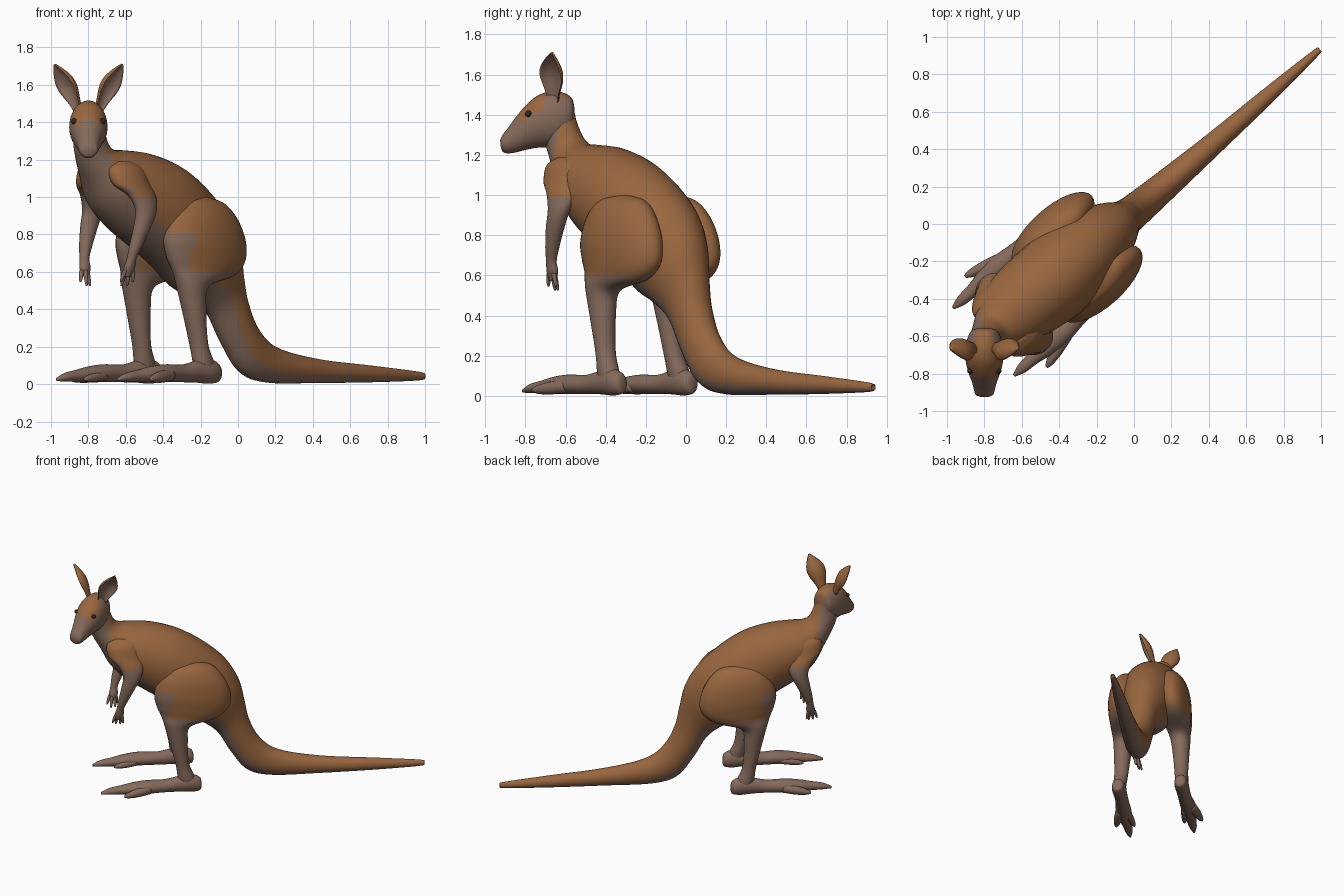
import bpy, bmesh, math
from mathutils import Vector

if "Cube" in bpy.data.objects:
    bpy.data.objects.remove(bpy.data.objects["Cube"])

A = math.radians(42.1)          # body axis runs diagonally; head faces -y
CA, SA, V0 = math.cos(A), math.sin(A), 0.072


def body(u, w, z):              # u: towards the tail, w: sideways
    v = w + V0
    return Vector((CA * u - SA * v, SA * u + CA * v, z))


def head(u, w, z):              # head frame: u is world y
    return Vector((-0.80 + w, u, z))


def material(name, col):
    m = bpy.data.materials.new(name)
    m.diffuse_color = (*col, 1)
    m.use_nodes = True
    m.node_tree.nodes["Principled BSDF"].inputs["Base Color"].default_value = m.diffuse_color
    return m


BROWN = material("brown fur", (0.32, 0.135, 0.050))
GREY = material("grey fur", (0.235, 0.145, 0.105))
DARK = material("dark eye", (0.03, 0.02, 0.015))
MATS = [BROWN, GREY, DARK]


def finish(bm, name):
    bmesh.ops.recalc_face_normals(bm, faces=bm.faces)
    for f in bm.faces:
        f.smooth = True
    me = bpy.data.meshes.new(name)
    bm.to_mesh(me)
    bm.free()
    for m in MATS:
        me.materials.append(m)
    ob = bpy.data.objects.new(name, me)
    bpy.context.collection.objects.link(ob)
    return ob


def spline(rows, steps):
    """Catmull-Rom through rows of numbers."""
    out = []
    for i in range(len(rows) - 1):
        p0, p1, p2 = rows[max(i - 1, 0)], rows[i], rows[i + 1]
        p3 = rows[min(i + 2, len(rows) - 1)]
        for j in range(steps):
            t = j / steps
            out.append([0.5 * (2 * b + (c - a) * t + (2 * a - 5 * b + 4 * c - d) * t * t
                               + (3 * b - a - 3 * c + d) * t ** 3)
                        for a, b, c, d in zip(p0, p1, p2, p3)])
    return out + [list(rows[-1])]


def loft(name, rows, frame=body, side=1, rule=None, steps=6, n=32):
    """Rows: top u, top z, bottom u, bottom z, centre w, half width, colour split."""
    bm = bmesh.new()
    rings = []
    rows = spline(rows, steps)
    for r in rows:
        ring = []
        for k in range(n):
            a = 2 * math.pi * k / n
            c, s = math.cos(a), math.sin(a)
            u = (r[0] + r[2]) / 2 + c * (r[0] - r[2]) / 2
            z = (r[1] + r[3]) / 2 + c * (r[1] - r[3]) / 2
            ring.append(bm.verts.new(frame(u, side * (r[4] + s * r[5]), z)))
        rings.append(ring)
    for i in range(len(rings) - 1):
        r = rows[i]
        for k in range(n):
            f = bm.faces.new((rings[i][k], rings[i][(k + 1) % n],
                              rings[i + 1][(k + 1) % n], rings[i + 1][k]))
            c = math.cos(2 * math.pi * (k + 0.5) / n)
            u = (r[0] + r[2]) / 2 + c * (r[0] - r[2]) / 2
            z = (r[1] + r[3]) / 2 + c * (r[1] - r[3]) / 2
            f.material_index = rule(u, z, c) if rule else int(c < r[6])
    for ring, idx in ((rings[0], 0), (rings[-1], -2)):
        f = bm.faces.new(ring)
        bm.faces.ensure_lookup_table()
        f.material_index = bm.faces[0 if idx == 0 else len(bm.faces) - 3].material_index
    return finish(bm, name)


def taper(name, p, q, r0, r1, side):
    """Small digit from p to q (u, w, z) in the body frame."""
    rows = []
    for t, r in ((0, r0), (0.5, r0 * 0.95), (0.85, (r0 + r1) / 2), (1, r1)):
        u, w, z = (a + (b - a) * t for a, b in zip(p, q))
        if abs(q[0] - p[0]) > abs(q[2] - p[2]):
            rows.append((u, z + r, u, z - r, w, r))
        else:
            rows.append((u + r, z, u - r, z, w, r))
    loft(name, rows, side=side, rule=lambda u, z, c: 1, steps=3, n=12)


# Tail, torso and neck in one sweep
loft("torso_and_tail", [
    (1.355, .052, 1.355, .034, -.045, .010, -.3),
    (1.33, .066, 1.33, .020, -.045, .020, -.3),
    (1.0, .098, 1.0, .010, -.043, .042, -.3),
    (.60, .135, .60, .006, -.038, .060, -.3),
    (.30, .20, .25, .008, -.03, .078, -.3),
    (.16, .31, .07, .06, -.025, .088, -.3),
    (.085, .46, -.05, .21, -.02, .096, -.3),
    (.055, .60, -.14, .36, -.015, .110, -.35),
    (.01, .78, -.24, .445, -.01, .155, -.5),
    (-.09, .94, -.37, .51, 0, .200, -.65),
    (-.25, 1.08, -.51, .625, 0, .225, -.65),
    (-.42, 1.18, -.66, .725, 0, .230, -.6),
    (-.60, 1.235, -.81, .825, .01, .215, -.6),
    (-.75, 1.25, -.925, .94, .015, .185, -.5),
    (-.84, 1.255, -.995, 1.07, .015, .135, -.1),
    (-.89, 1.285, -1.05, 1.17, .01, .102, .3),
    (-.925, 1.36, -1.09, 1.27, 0, .086, .6),
    (-.95, 1.43, -1.08, 1.36, 0, .075, .6)])

# Head: dark brow and crown patch, grey cheeks and muzzle
loft("head", [
    (-.555, 1.43, -.555, 1.39, 0, .025), (-.57, 1.485, -.57, 1.31, 0, .068),
    (-.62, 1.512, -.62, 1.255, 0, .093), (-.68, 1.515, -.68, 1.238, 0, .102),
    (-.74, 1.495, -.74, 1.236, 0, .099), (-.80, 1.445, -.80, 1.225, 0, .083),
    (-.85, 1.385, -.85, 1.212, 0, .065), (-.89, 1.33, -.89, 1.208, 0, .055),
    (-.915, 1.297, -.913, 1.216, 0, .046), (-.926, 1.272, -.922, 1.238, 0, .022)],
    frame=head,
    rule=lambda y, z, c: 0 if y > -.82 and c > (.45 if y < -.71 else .85) else 1)


def leg_rule(u, z, c):
    return int(z < .61 or (u < -.52 and z < .82))


def ear(name, s):
    """Cupped leaf, grey inside and brown behind."""
    bm = bmesh.new()
    base, tip = Vector((-.80 + s * .052, -.655, 1.475)), Vector((-.80 + s * .178, -.665, 1.712))
    opening = Vector((s * .70, -.62, -.35)).normalized()
    across = (tip - base).cross(opening).normalized()
    opening = across.cross(tip - base).normalized()
    if opening.y > 0:
        opening = -opening
    prof = spline([(0, .030), (.2, .044), (.45, .066), (.65, .064), (.85, .036), (1, .004)], 3)
    m = 10
    grid = []
    for t, wd in prof:
        c = base.lerp(tip, t) + Vector((-s * .012 * math.sin(math.pi * t), 0, 0))
        grid.append([bm.verts.new(c + across * wd * math.sin(b) - opening * wd * .75 * (math.cos(b) - .4))
                     for b in [math.radians(-85 + 170 * k / m) for k in range(m + 1)]])
    for i in range(len(grid) - 1):
        for k in range(m):
            bm.faces.new((grid[i][k], grid[i][k + 1], grid[i + 1][k + 1], grid[i + 1][k]))
    bm.normal_update()
    bm.faces.ensure_lookup_table()
    flip = bm.faces[len(bm.faces) // 2 + m // 2].normal.dot(opening) > 0
    # thickness: copy the sheet a little inward
    outer = list(bm.faces)
    dup = bmesh.ops.duplicate(bm, geom=list(bm.verts) + list(bm.edges) + outer)["geom"]
    for g in dup:
        if isinstance(g, bmesh.types.BMVert):
            g.co += opening * .010
        elif isinstance(g, bmesh.types.BMFace):
            g.material_index = 1
    edges = [e for e in bm.edges if e.is_boundary]
    bmesh.ops.bridge_loops(bm, edges=edges)
    finish(bm, name)


for s, tag in ((-1, "right"), (1, "left")):
    ear(tag + "_ear", s)

    # Eye
    bm = bmesh.new()
    bmesh.ops.create_uvsphere(bm, u_segments=16, v_segments=10, radius=.016)
    bmesh.ops.translate(bm, verts=bm.verts, vec=(-.80 + s * .076, -.785, 1.405))
    for f in bm.faces:
        f.material_index = 2
    finish(bm, tag + "_eye")

    # Thigh and shin
    loft(tag + "_hind_leg", [
        (-.31, 1.00, -.42, 1.00, .165, .025), (-.20, .965, -.52, .975, .17, .075),
        (-.12, .88, -.59, .89, .182, .108), (-.07, .76, -.625, .77, .190, .120),
        (-.08, .65, -.61, .68, .195, .112), (-.17, .575, -.585, .62, .203, .095),
        (-.36, .52, -.56, .55, .215, .078), (-.385, .40, -.52, .40, .222, .064),
        (-.375, .22, -.475, .22, .228, .052), (-.335, .12, -.46, .12, .235, .05),
        (-.32, .06, -.45, .06, .237, .045)], side=s, rule=leg_rule)

    # Long foot with toes
    loft(tag + "_foot", [
        (-.288, .08, -.288, .03, .237, .018), (-.302, .112, -.302, .010, .237, .040),
        (-.36, .135, -.36, .002, .237, .053), (-.45, .125, -.45, .008, .237, .050),
        (-.55, .105, -.55, .010, .238, .050), (-.68, .106, -.68, .010, .245, .058),
        (-.78, .096, -.78, .010, .245, .052), (-.88, .076, -.88, .012, .243, .036),
        (-.96, .060, -.96, .014, .243, .028), (-1.02, .034, -1.02, .016, .243, .008)],
        side=s, rule=lambda u, z, c: 1)
    taper(tag + "_outer_toe", (-.66, .27, .05), (-.86, .325, .028), .034, .008, s)
    taper(tag + "_inner_toe", (-.70, .215, .045), (-.87, .190, .026), .026, .007, s)

    # Shoulder, arm and hand
    loft(tag + "_arm", [
        (-.80, 1.19, -.90, 1.19, .105, .03), (-.74, 1.15, -.96, 1.15, .120, .065),
        (-.715, 1.07, -.955, 1.07, .145, .070), (-.705, .99, -.89, 1.01, .190, .052),
        (-.725, .92, -.855, .93, .212, .045), (-.765, .84, -.868, .84, .212, .042),
        (-.815, .74, -.888, .74, .200, .034), (-.845, .67, -.898, .67, .188, .026),
        (-.845, .62, -.91, .62, .176, .026), (-.865, .575, -.905, .575, .168, .016)],
        side=s, rule=lambda u, z, c: int(z < 1.0 or (z < 1.05 and u < -.88)))
    for i, (du, dw) in enumerate(((-.045, 0), (-.02, -.022), (.012, -.012), (.03, .015))):
        taper(f"{tag}_finger_{i + 1}", (-.878 + du * .6, .174 + dw * .6, .61),
              (-.880 + du, .160 + dw, .525 + .02 * (i % 3 == 0)), .012, .004, s)
